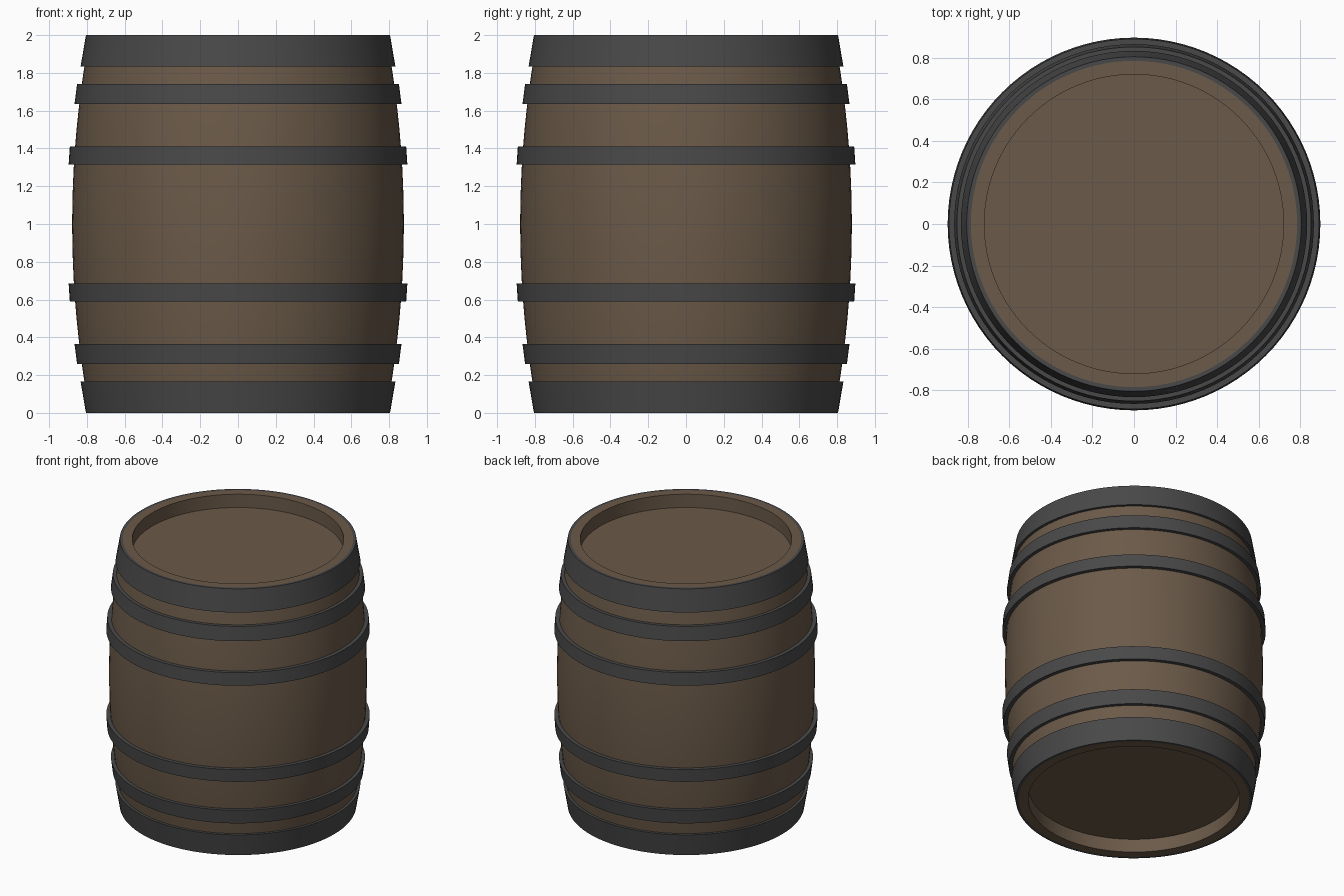
import bpy, math

if "Cube" in bpy.data.objects:
    bpy.data.objects.remove(bpy.data.objects["Cube"])

SEGMENTS = 96


def material(name, color):
    mat = bpy.data.materials.new(name)
    mat.diffuse_color = (*color, 1)
    mat.use_nodes = True
    mat.node_tree.nodes["Principled BSDF"].inputs["Base Color"].default_value = mat.diffuse_color
    return mat


def stave_radius(z):
    return 0.878 - 0.093 * (z - 1) ** 2


def lathe(name, profile, mat, closed):
    """Revolve (radius, z) points around z; closed joins last ring to first, otherwise ends are capped."""
    n = len(profile)
    verts = [(r * math.cos(a), r * math.sin(a), z)
             for r, z in profile
             for a in (2 * math.pi * s / SEGMENTS for s in range(SEGMENTS))]
    faces = []
    for i in range(n if closed else n - 1):
        lo, hi = i * SEGMENTS, (i + 1) % n * SEGMENTS
        for s in range(SEGMENTS):
            t = (s + 1) % SEGMENTS
            faces.append((lo + s, lo + t, hi + t, hi + s))
    if not closed:
        faces.append(tuple(reversed(range(SEGMENTS))))
        faces.append(tuple(range((n - 1) * SEGMENTS, n * SEGMENTS)))
    mesh = bpy.data.meshes.new(name)
    mesh.from_pydata(verts, [], faces)
    mesh.materials.append(mat)
    obj = bpy.data.objects.new(name, mesh)
    bpy.context.collection.objects.link(obj)
    bpy.ops.object.select_all(action='DESELECT')
    obj.select_set(True)
    bpy.context.view_layer.objects.active = obj
    bpy.ops.object.shade_smooth_by_angle(angle=math.radians(30))
    return obj


wood = material("wood", (0.147, 0.102, 0.066))
iron = material("iron", (0.066, 0.066, 0.066))

# Bulging wooden body with a recessed head at each end
HEAD_RADIUS, HEAD_DEPTH = 0.72, 0.1
heights = [i / 10 for i in range(21)]
body = [(HEAD_RADIUS, HEAD_DEPTH), (HEAD_RADIUS, 0)]
body += [(stave_radius(z), z) for z in heights]
body += [(HEAD_RADIUS, 2), (HEAD_RADIUS, 2 - HEAD_DEPTH)]
lathe("barrel_body", body, wood, closed=False)

# Iron hoops, mirrored about the middle: name, bottom, top, thickness
hoops = [("end_hoop", 1.835, 2.0, 0.02),
         ("quarter_hoop", 1.635, 1.74, 0.025),
         ("bilge_hoop", 1.315, 1.41, 0.028)]
for name, low, high, thick in hoops:
    for side, z0, z1 in (("upper", low, high), ("lower", 2 - high, 2 - low)):
        r0, r1 = stave_radius(z0), stave_radius(z1)
        ring = [(r0, z0), (r0 + thick, z0), (r1 + thick, z1), (r1, z1)]
        lathe(f"{side}_{name}", ring, iron, closed=True)
